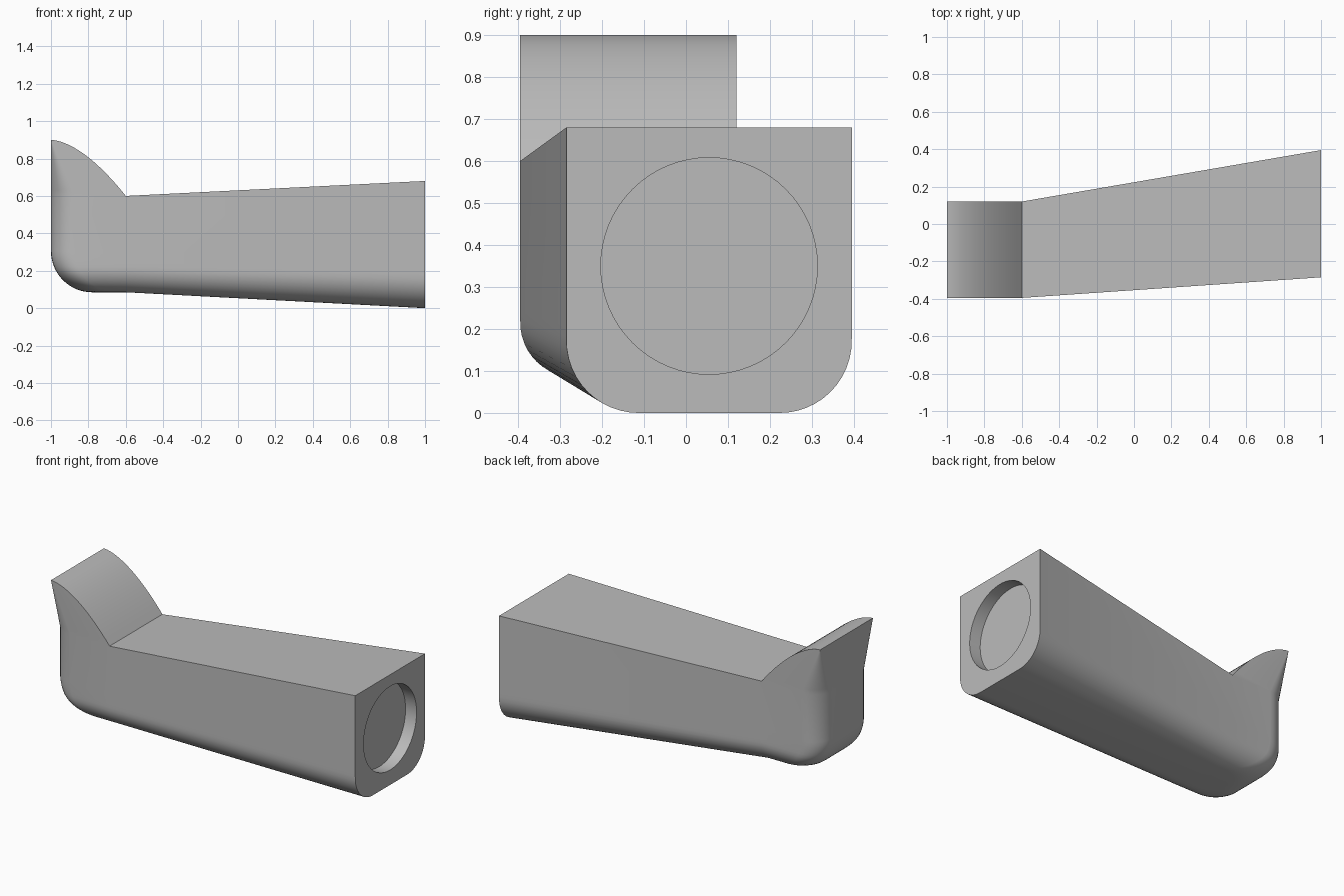
import bpy
import bmesh
import math

if "Cube" in bpy.data.objects:
    bpy.data.objects.remove(bpy.data.objects["Cube"], do_unlink=True)

# Main dimensions
NECK_X, BASE_Z, DECK_Z, TIP_Z = -0.6, 0.085, 0.6, 0.9
HALF, SIDE_R, NOSE_R = 0.2575, 0.13, 0.22
NECK_Y, END_Y = -0.1375, 0.055
GROW = 0.68 / (DECK_Z - BASE_Z)
ARC_STEPS, CURVE_STEPS = 8, 16

grey = bpy.data.materials.new("plain grey")
grey.use_nodes = True
colour = (0.5, 0.5, 0.5, 1)
grey.diffuse_color = colour
grey.node_tree.nodes["Principled BSDF"].inputs["Base Color"].default_value = colour


def rounding(radius, height):
    """How far a rounded lower edge is set in at a height above the base."""
    d = max(radius - height, 0)
    return radius - math.sqrt(max(radius * radius - d * d, 0))


def outline(z, start_x):
    """Horizontal U around the nose at height z, open towards +x."""
    w = HALF - rounding(SIDE_R, z - BASE_Z)
    nose = -1 + rounding(NOSE_R, z - BASE_Z)
    r = min(SIDE_R, w)
    if z > DECK_Z:
        r *= (TIP_Z - z) / (TIP_Z - DECK_Z)
    side = [(start_x, -w)]
    for i in range(ARC_STEPS + 1):
        a = math.pi / 2 * i / ARC_STEPS
        side.append((nose + r - r * math.sin(a), -w + r - r * math.cos(a)))
    full = side + [(x, -y) for x, y in reversed(side)]
    return w, [(x, NECK_Y + y, z) for x, y in full]


bm = bmesh.new()


def face(verts):
    bm.faces.new(verts)


def skin(low, high):
    for i in range(len(low) - 1):
        face((low[i], low[i + 1], high[i + 1], high[i]))


# Tapered body with rounded nose
levels = [BASE_Z + NOSE_R * (1 - math.cos(math.pi / 2 * i / CURVE_STEPS))
          for i in range(CURVE_STEPS + 1)] + [DECK_Z]
rows = []
for z in levels:
    w, pts = outline(z, NECK_X)
    end_z = (z - BASE_Z) * GROW
    pts = [(1, END_Y - w * GROW, end_z)] + pts + [(1, END_Y + w * GROW, end_z)]
    rows.append([bm.verts.new(p) for p in pts])
for low, high in zip(rows, rows[1:]):
    skin(low, high)
bottom, deck = rows[0], rows[-1]
face((bottom[0], bottom[1], bottom[-2], bottom[-1]))
face(bottom[1:-1])
face((deck[0], deck[1], deck[-2], deck[-1]))
face([r[0] for r in rows] + [r[-1] for r in reversed(rows)])

# Raised curved lip
previous = deck[1:-1]
for i in range(1, CURVE_STEPS + 1):
    s = i / CURVE_STEPS
    z = DECK_Z + (TIP_Z - DECK_Z) * (1 - (1 - s) ** 1.68)
    row = [bm.verts.new(p) for p in outline(z, NECK_X - 0.4 * s)[1]]
    skin(previous, row)
    face((previous[0], previous[-1], row[-1], row[0]))
    previous = row

bmesh.ops.remove_doubles(bm, verts=bm.verts, dist=0.0001)
bmesh.ops.recalc_face_normals(bm, faces=bm.faces)
mesh = bpy.data.meshes.new("tapered_body")
bm.to_mesh(mesh)
bm.free()
mesh.materials.append(grey)
body = bpy.data.objects.new("tapered_body", mesh)
bpy.context.collection.objects.link(body)

# Shallow round recess in the wide end
bpy.ops.mesh.primitive_cylinder_add(vertices=64, radius=0.258, depth=0.15,
                                    location=(1, END_Y, 0.35),
                                    rotation=(0, math.pi / 2, 0))
cutter = bpy.context.object
cutter.name = "recess_cutter"
cutter.hide_render = True
cutter.data.materials.append(grey)

bpy.ops.object.select_all(action='DESELECT')
body.select_set(True)
bpy.context.view_layer.objects.active = body
cut = body.modifiers.new("round recess", 'BOOLEAN')
cut.operation = 'DIFFERENCE'
cut.solver = 'EXACT'
cut.object = cutter
bpy.ops.object.modifier_apply(modifier=cut.name)
bpy.data.objects.remove(cutter, do_unlink=True)
bpy.ops.object.shade_smooth_by_angle(angle=math.radians(30))
